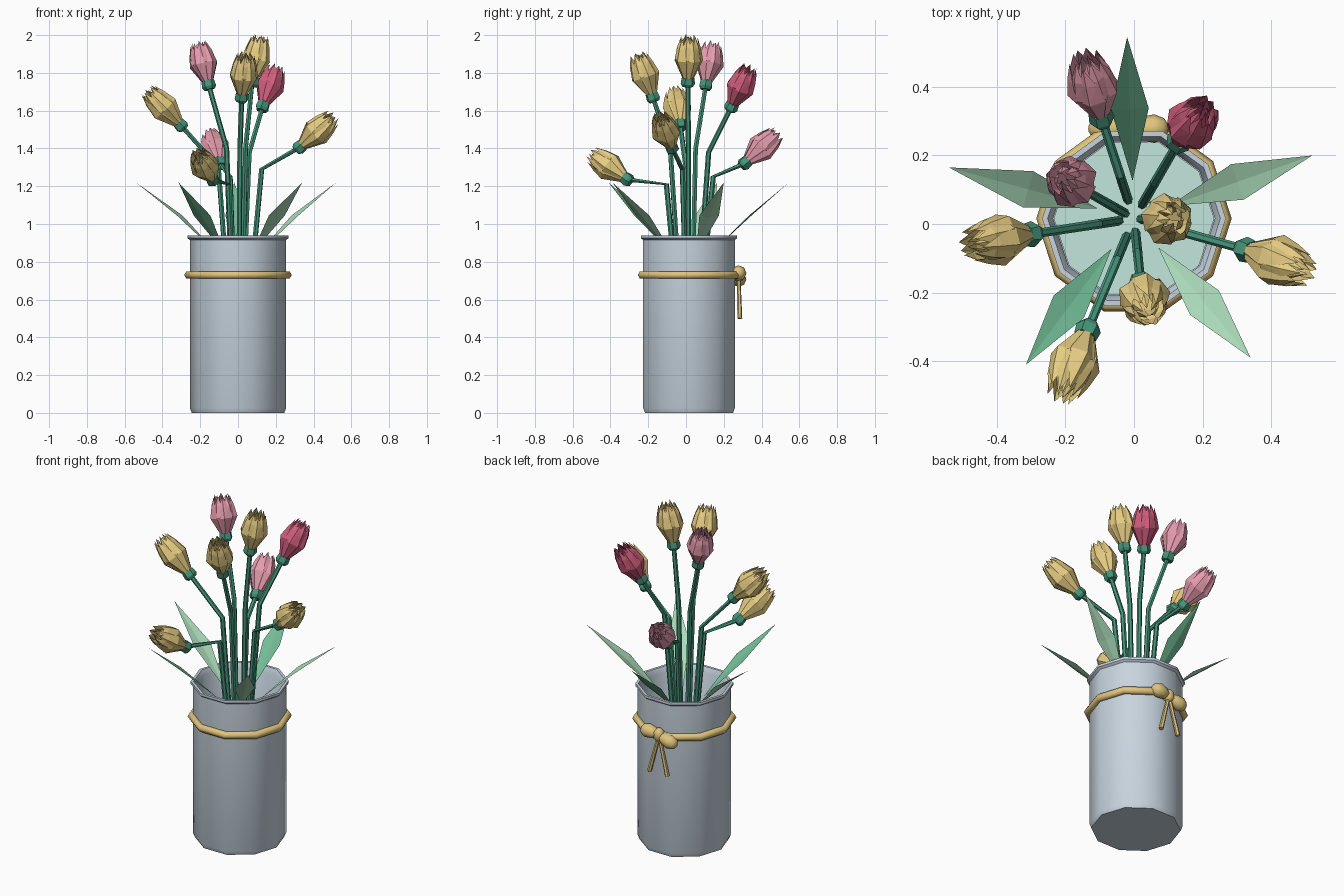
import bpy, bmesh, math
from mathutils import Vector

if "Cube" in bpy.data.objects:
    bpy.data.objects.remove(bpy.data.objects["Cube"])

C = Vector((0.0, 0.016, 0.0))          # vase axis


def material(name, rgb):
    m = bpy.data.materials.new(name)
    lin = [c / 12.92 if c < 0.04 else ((c + 0.055) / 1.055) ** 2.4 for c in rgb]
    m.diffuse_color = (*lin, 1)
    m.use_nodes = True
    m.node_tree.nodes["Principled BSDF"].inputs["Base Color"].default_value = m.diffuse_color
    return m


VASE = material("pale blue grey", (0.78, 0.83, 0.87))
WATER = material("pale aqua", (0.80, 0.95, 0.91))
TWINE = material("straw", (0.88, 0.77, 0.49))
STEM = material("stem green", (0.27, 0.58, 0.48))
LEAF_L = material("light leaf green", (0.67, 0.86, 0.73))
LEAF_M = material("mid leaf green", (0.45, 0.74, 0.59))
YELLOW = material("soft yellow", (0.90, 0.80, 0.51))
PINK = material("light pink", (0.90, 0.61, 0.68))
ROSE = material("deep pink", (0.82, 0.37, 0.49))


def make(name, verts, faces, mat, smooth=None, recalc=True):
    me = bpy.data.meshes.new(name)
    me.from_pydata([tuple(v) for v in verts], [], faces)
    if recalc:
        bm = bmesh.new()
        bm.from_mesh(me)
        bmesh.ops.recalc_face_normals(bm, faces=bm.faces)
        bm.to_mesh(me)
        bm.free()
    me.materials.append(mat)
    ob = bpy.data.objects.new(name, me)
    bpy.context.collection.objects.link(ob)
    if smooth:
        bpy.ops.object.select_all(action='DESELECT')
        ob.select_set(True)
        bpy.context.view_layer.objects.active = ob
        bpy.ops.object.shade_smooth_by_angle(angle=math.radians(smooth))
    return ob


def loft(name, rings, sides, mat, smooth=None, axis=None):
    """Capped tube through rings of (centre, radius)."""
    pts = [Vector(p) for p, _ in rings]
    verts, faces, n = [], [], len(rings)
    for i, (p, r) in enumerate(rings):
        d = axis or (pts[min(i + 1, n - 1)] - pts[max(i - 1, 0)]).normalized()
        q = d.to_track_quat('Z', 'Y')
        for k in range(sides):
            a = 2 * math.pi * k / sides
            verts.append(pts[i] + q @ Vector((r * math.cos(a), r * math.sin(a), 0)))
    for i in range(n - 1):
        for k in range(sides):
            a, b = i * sides + k, i * sides + (k + 1) % sides
            faces.append((a, b, b + sides, a + sides))
    faces += [tuple(reversed(range(sides))), tuple(range((n - 1) * sides, n * sides))]
    return make(name, verts, faces, mat, smooth)


UP = Vector((0, 0, 1))

# Vase: outer wall, flared rim, inner wall and floor
profile = [(0.245, 0), (0.255, 0.025), (0.255, 0.915), (0.268, 0.925), (0.268, 0.94),
           (0.252, 0.94), (0.236, 0.91), (0.236, 0.03)]
loft("vase", [(C + UP * z, r) for r, z in profile], 10, VASE, 40, UP)
loft("water", [(C + UP * 0.48, 0.234), (C + UP * 0.5, 0.234)], 10, WATER, None, UP)

# Twine ring around the vase
verts, faces, S, M = [], [], 10, 6
for i in range(S):
    a = 2 * math.pi * i / S
    for j in range(M):
        b = 2 * math.pi * j / M
        r = 0.263 + 0.022 * math.cos(b)
        verts.append(C + Vector((r * math.cos(a), r * math.sin(a), 0.73 + 0.022 * math.sin(b))))
        faces.append((i * M + j, (i + 1) % S * M + j,
                      (i + 1) % S * M + (j + 1) % M, i * M + (j + 1) % M))
make("twine_ring", verts, faces, TWINE, 65)

# Bow at the back: two loops, a knot and two hanging ends
K = Vector((-0.015, 0.278, 0.73))
for name, end in (("bow_loop_a", (0.115, 0, 0.015)), ("bow_loop_b", (-0.115, 0, -0.035))):
    e = Vector(end)
    loft(name, [(K + e * t, r) for t, r in
                ((0, 0.014), (0.3, 0.034), (0.65, 0.042), (0.9, 0.03), (1, 0.012))], 8, TWINE, 60)
loft("bow_knot", [(K + UP * z, r) for z, r in
                  ((-0.035, 0.012), (-0.02, 0.03), (0.02, 0.03), (0.04, 0.012))], 8, TWINE, 60)
for name, x in (("bow_end_a", 0.045), ("bow_end_b", -0.075)):
    loft(name, [(K, 0.01), (Vector((x, 0.285, 0.5)), 0.013)], 6, TWINE)

# Leaves: folded kites fanning out over the rim
tips = [(0.52, 0.20, LEAF_L), (-0.02, 0.545, LEAF_M), (-0.54, 0.165, LEAF_L),
        (-0.315, -0.41, LEAF_M), (0.34, -0.39, LEAF_L)]
for i, (x, y, mat) in enumerate(tips):
    tip = Vector((x, y, 1.22))
    d = (tip - C) * Vector((1, 1, 0))
    d.normalize()
    s = Vector((-d.y, d.x, 0)) * 0.055
    base, mid = C + d * 0.11 + UP * 0.84, C + d * 0.32 + UP * 1.035
    make(f"leaf_{i + 1}", [base, mid - s + UP * 0.01, tip, mid + s + UP * 0.01, mid],
         [(0, 1, 4), (1, 2, 4), (4, 2, 3), (0, 4, 3)], mat, recalc=False)

# Petal whorls: (radius scale, height scale, tip radius, twist, petal half angle)
whorls = [(1.0, 0.95, 0.047, 0, 40), (0.92, 1.0, 0.036, 36, 38), (0.6, 0.97, 0.012, 15, 44)]
rows = [(0.018, 0.028, 0.8), (0.125, 0.076, 1.0), (0.19, 0.064, 0.72)]   # height, radius, width


def bud(name, start, end, mat):
    axis = end - start
    q, L = axis.to_track_quat('Z', 'Y'), axis.length / 0.25
    verts, faces = [], []

    def add(r, deg, z):
        a = math.radians(deg)
        verts.append(start + q @ Vector((r * math.cos(a), r * math.sin(a), z * L)))

    for rs, hs, tip, twist, half in whorls:
        for p in range(5):
            o, mid = len(verts), 72 * p + twist
            for z, r, w in rows:
                for side, bulge in ((-1, 0.86), (0, 1.03), (1, 0.97)):
                    add(r * rs * bulge, mid + side * half * w, z * hs)
            add(tip, mid, 0.25 * hs)
            for i in (0, 3):
                for j in (0, 1):
                    a = o + i + j
                    faces.extend([(a, a + 1, a + 4), (a, a + 4, a + 3)])
            faces.extend([(o + 6, o + 7, o + 9), (o + 7, o + 8, o + 9)])
    make(name, verts, faces, mat, recalc=False)


# Flowers: calyx centre, bud tip, bend radius and height, colour
flowers = [
    ((-0.095, 0.31, 1.32), (-0.145, 0.49, 1.485), 0.135, 1.25, PINK),
    ((0.13, 0.24, 1.62), (0.205, 0.34, 1.835), 0.12, 1.38, ROSE),
    ((-0.155, 0.105, 1.735), (-0.21, 0.14, 1.965), 0.07, 1.40, PINK),
    ((-0.30, -0.03, 1.52), (-0.485, -0.06, 1.71), 0.105, 1.30, YELLOW),
    ((0.075, 0.01, 1.75), (0.12, 0.015, 2.0), 0.04, 1.40, YELLOW),
    ((0.325, -0.075, 1.405), (0.51, -0.14, 1.575), 0.13, 1.29, YELLOW),
    ((0.02, -0.175, 1.67), (0.04, -0.26, 1.905), 0.10, 1.40, YELLOW),
    ((-0.135, -0.31, 1.235), (-0.215, -0.505, 1.375), 0.13, 1.21, YELLOW),
]
for i, (cal, tip, br, bz, mat) in enumerate(flowers):
    cal, tip = Vector(cal), Vector(tip)
    out = (cal - C) * Vector((1, 1, 0))
    out.normalize()
    bend = C + out * br + UP * bz
    loft(f"stem_{i + 1}", [(C + out * 0.01 + UP * 0.05, 0.014), (bend, 0.014), (cal, 0.013)],
         6, STEM)
    d = (tip - cal).normalized()
    loft(f"calyx_{i + 1}", [(cal - d * 0.024, 0.028), (cal - d * 0.008, 0.038),
                            (cal + d * 0.024, 0.034)], 6, STEM)
    bud(f"flower_{i + 1}", cal, tip, mat)
